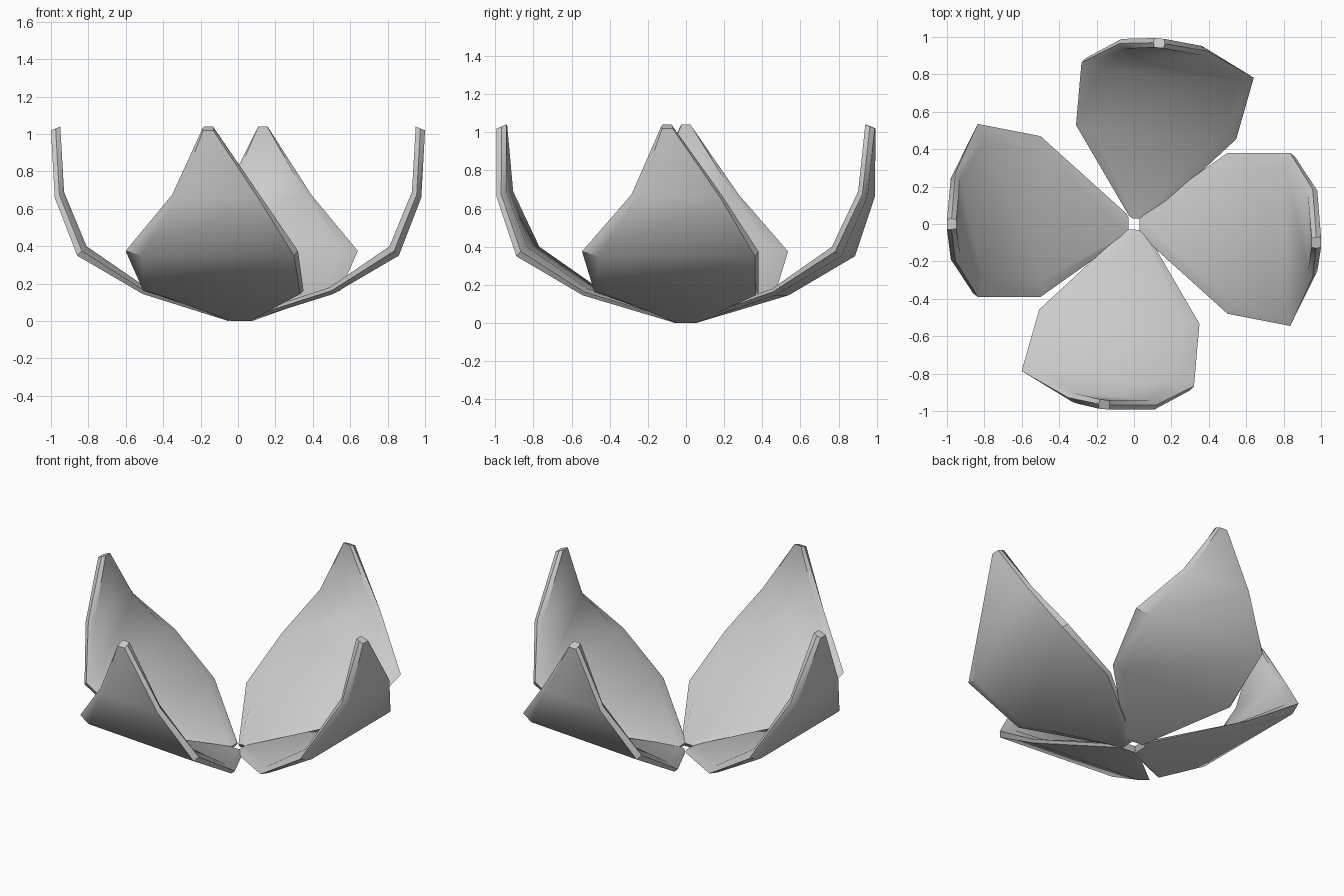
import bpy, bmesh, math
from mathutils import Matrix

if "Cube" in bpy.data.objects:
    bpy.data.objects.remove(bpy.data.objects["Cube"])

# Petal stations, base to tip:
# outer (r, z), inner (r, z), left edge, right edge, rim inset
STATIONS = [
    ((0.05, 0.00), (0.03, 0.03), -0.06, 0.06, 0.02),
    ((0.51, 0.145), (0.49, 0.18), -0.475, 0.385, 0.08),
    ((0.86, 0.35), (0.81, 0.40), -0.54, 0.385, 0.095),
    ((0.98, 0.66), (0.93, 0.69), -0.28, 0.19, 0.035),
    ((1.00, 1.02), (0.95, 1.04), -0.03, 0.03, 0.006),
]


def petal(name, angle, shift, tip):
    """Thick bent petal with a ridged rim, turned to its place in the ring."""
    bm = bmesh.new()
    rings = []
    for i, (o, n, left, right, inset) in enumerate(STATIONS):
        d = tip if i == 4 else shift
        mid = ((o[0] + n[0]) / 2, (o[1] + n[1]) / 2)
        section = [(left, mid), (left + inset * 0.9, o),
                   (right - inset * 0.2, o), (right, mid),
                   (right - inset, n), (left + inset, n)]
        rings.append([bm.verts.new((u + d, -p[0], p[1])) for u, p in section])
    for a, b in zip(rings, rings[1:]):
        for k in range(6):
            j = (k + 1) % 6
            bm.faces.new((a[k], a[j], b[j], b[k]))
    bm.faces.new(rings[0][::-1])
    bm.faces.new(rings[-1])
    bmesh.ops.recalc_face_normals(bm, faces=bm.faces)
    bm.transform(Matrix.Rotation(math.radians(angle), 4, 'Z'))
    me = bpy.data.meshes.new(name)
    bm.to_mesh(me)
    bm.free()
    ob = bpy.data.objects.new(name, me)
    bpy.context.collection.objects.link(ob)
    bpy.ops.object.select_all(action='DESELECT')
    ob.select_set(True)
    bpy.context.view_layer.objects.active = ob
    bpy.ops.object.shade_smooth_by_angle(angle=math.radians(42))


# Four petals, each slightly off the regular cross
petal("petal_front", -5, 0.01, -0.075)
petal("petal_right", 90, -0.005, -0.10)
petal("petal_back", 175, -0.03, -0.05)
petal("petal_left", 270, 0.005, 0.0)
